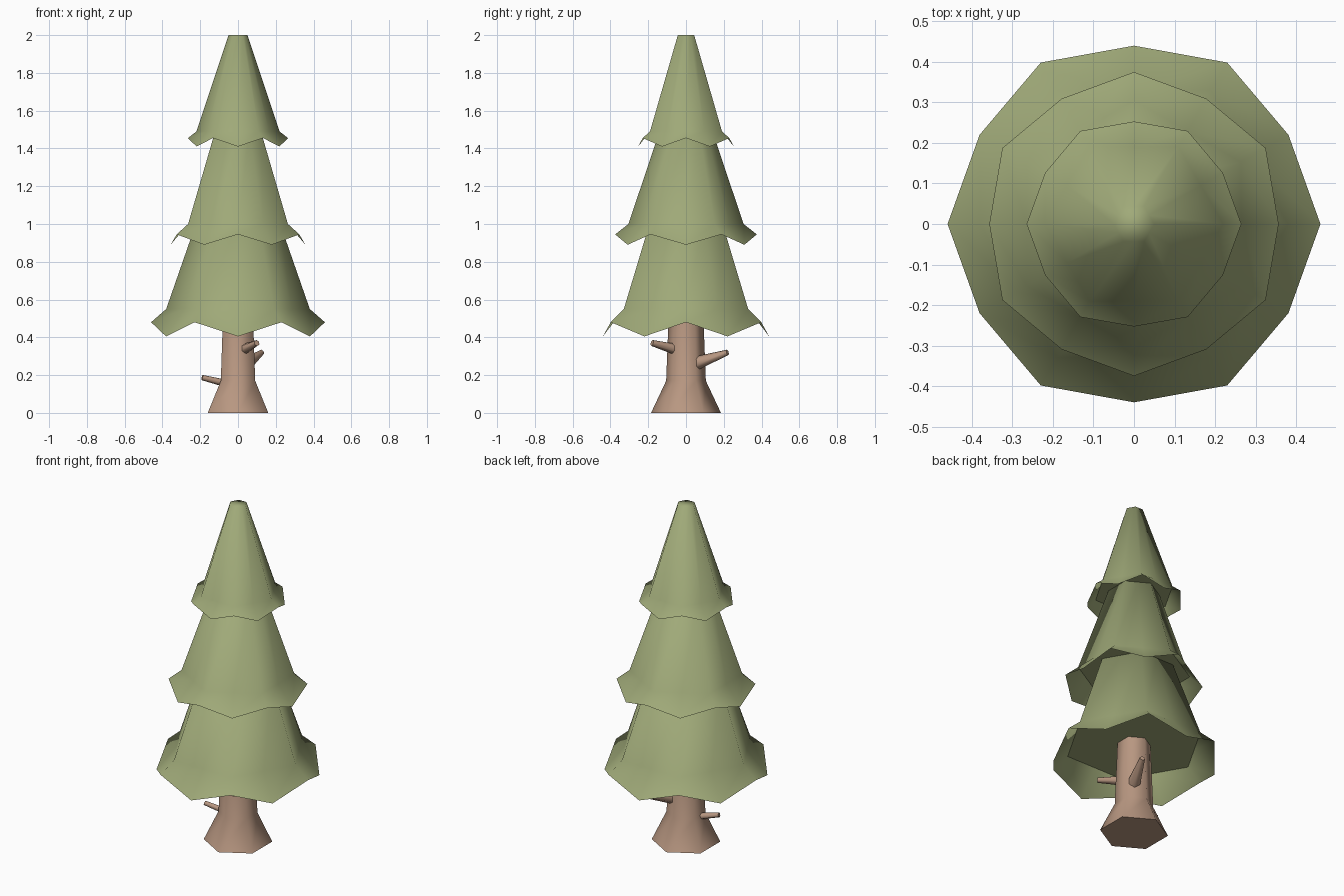
import bpy, bmesh, math
from mathutils import Vector

cube = bpy.data.objects.get("Cube")
if cube:
    bpy.data.objects.remove(cube, do_unlink=True)


def material(name, rgb):
    mat = bpy.data.materials.new(name)
    mat.use_nodes = True
    mat.diffuse_color = (*rgb, 1)
    mat.node_tree.nodes["Principled BSDF"].inputs["Base Color"].default_value = (*rgb, 1)
    return mat


GREEN = material("needle green", (0.35, 0.40, 0.19))
BROWN = material("bark brown", (0.48, 0.31, 0.22))


def finish(bm, name, mat):
    mesh = bpy.data.meshes.new(name)
    bm.to_mesh(mesh)
    bm.free()
    mesh.materials.append(mat)
    for face in mesh.polygons:
        face.use_smooth = True
    mesh.set_sharp_from_angle(angle=math.radians(80))
    obj = bpy.data.objects.new(name, mesh)
    bpy.context.collection.objects.link(obj)
    return obj


def polar(r, degrees, z):
    a = math.radians(degrees)
    return Vector((r * math.cos(a), r * math.sin(a), z))


def bridge(bm, low, high):
    n = len(low)
    for i in range(n):
        j = (i + 1) % n
        bm.faces.new((low[i], low[j], high[j], high[i]))


def hexagon(r, z, turn):
    """Hexagon ring with an extra point in the middle of each side."""
    return [polar(r if i % 2 == 0 else r * math.cos(math.pi / 6), turn + 30 * i, z)
            for i in range(12)]


def foliage(name, turn, top, shoulder, tip, dip):
    """Six-sided cone with a flared, zigzag skirt; each argument is (radius, z)."""
    bm = bmesh.new()
    rim = [polar(*((tip[0], turn + 30 * i, tip[1]) if i % 2 == 0
                   else (dip[0], turn + 30 * i, dip[1]))) for i in range(12)]
    rings = [[bm.verts.new(p) for p in ring]
             for ring in (rim, hexagon(*shoulder, turn), hexagon(*top, turn))]
    bridge(bm, rings[0], rings[1])
    bridge(bm, rings[1], rings[2])
    bm.faces.new(rings[2])
    # Flat underside closing the cone inside the skirt
    under = [bm.verts.new(p) for p in hexagon(*shoulder, turn)]
    bm.faces.new(under[::-1])
    return finish(bm, name, GREEN)


foliage("lower_foliage", 0, (0.22, 1.01), (0.38, 0.55), (0.46, 0.48), (0.44, 0.405))
foliage("middle_foliage", 30, (0.14, 1.49), (0.305, 1.0), (0.375, 0.945), (0.357, 0.89))
foliage("upper_foliage", 0, (0.05, 2.0), (0.22, 1.49), (0.265, 1.455), (0.253, 1.41))

# Trunk with a flared foot
bm = bmesh.new()
rings = [[bm.verts.new(polar(r, 30 + 60 * i, z)) for i in range(6)]
         for r, z in ((0.185, 0), (0.105, 0.17), (0.09, 0.56))]
bridge(bm, rings[0], rings[1])
bridge(bm, rings[1], rings[2])
bm.faces.new(rings[0][::-1])
bm.faces.new(rings[2])
finish(bm, "trunk", BROWN)


def branch(name, start, end, r_start, r_end):
    """Tapered stub running between two points."""
    start, end = Vector(start), Vector(end)
    bm = bmesh.new()
    bmesh.ops.create_cone(bm, cap_ends=True, segments=6, radius1=r_start,
                          radius2=r_end, depth=(end - start).length)
    obj = finish(bm, name, BROWN)
    obj.location = (start + end) / 2
    obj.rotation_mode = 'QUATERNION'
    obj.rotation_quaternion = (end - start).to_track_quat('Z', 'Y')


branch("front_branch", (0.03, -0.05, 0.335), (0.1, -0.18, 0.37), 0.03, 0.016)
branch("back_branch", (0.05, 0.06, 0.265), (0.125, 0.22, 0.32), 0.036, 0.015)
branch("side_branch", (-0.06, -0.01, 0.155), (-0.19, -0.04, 0.187), 0.02, 0.014)
